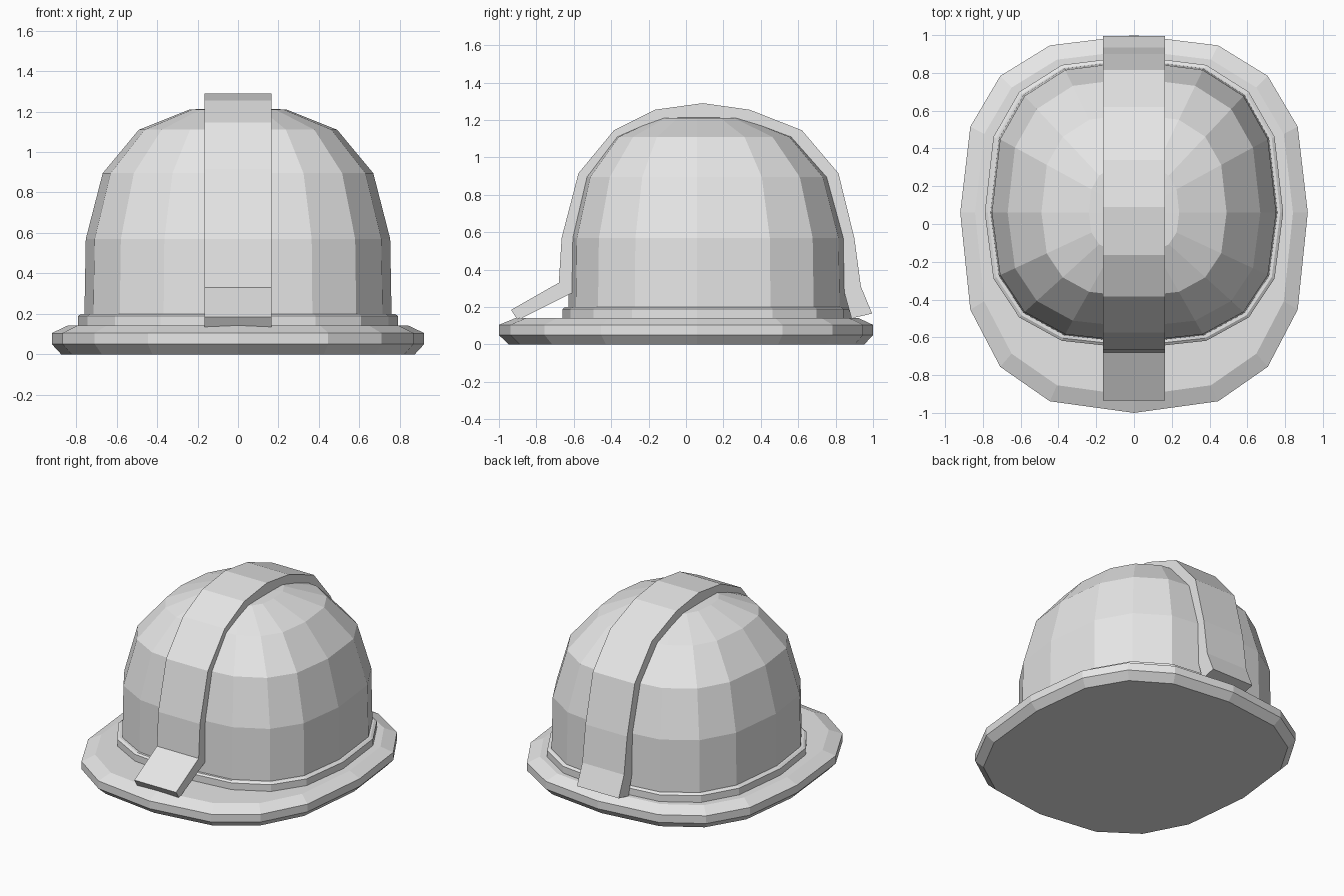
import bpy
import bmesh
import math

cube = bpy.data.objects.get("Cube")
if cube:
    bpy.data.objects.remove(cube, do_unlink=True)

SIDES = 16
CENTRE_Y = 0.06      # widest line of the helmet
POWER = 0.755        # slightly squared oval

grey = bpy.data.materials.new("light grey")
grey.use_nodes = True
colour = (0.8, 0.8, 0.8, 1)
grey.diffuse_color = colour
grey.node_tree.nodes["Principled BSDF"].inputs["Base Color"].default_value = colour


def finish(name, bm):
    bmesh.ops.recalc_face_normals(bm, faces=bm.faces)
    mesh = bpy.data.meshes.new(name)
    bm.to_mesh(mesh)
    bm.free()
    mesh.materials.append(grey)
    obj = bpy.data.objects.new(name, mesh)
    bpy.context.scene.collection.objects.link(obj)
    return obj


def soften(value):
    return math.copysign(abs(value) ** POWER, value)


def oval_lathe(name, half_width, front, back, profile, apex=None):
    """Stack squared-oval rings; profile holds (scale, height) pairs."""
    bm = bmesh.new()
    rings = []
    for scale, z in profile:
        ring = []
        for i in range(SIDES):
            a = math.tau * i / SIDES
            c, s = soften(round(math.cos(a), 6)), soften(round(math.sin(a), 6))
            depth = back if s > 0 else front
            ring.append(bm.verts.new((half_width * scale * c,
                                      CENTRE_Y + depth * scale * s, z)))
        rings.append(ring)
    for low, high in zip(rings, rings[1:]):
        for i in range(SIDES):
            j = (i + 1) % SIDES
            bm.faces.new((low[i], low[j], high[j], high[i]))
    bm.faces.new(rings[0][::-1])
    if apex is None:
        bm.faces.new(rings[-1])
    else:
        tip = bm.verts.new((0, CENTRE_Y, apex))
        for i in range(SIDES):
            bm.faces.new((rings[-1][i], rings[-1][(i + 1) % SIDES], tip))
    return finish(name, bm)


def strap(name, half_width, outer, inner):
    """Thick band swept over the crown between two side profiles."""
    bm = bmesh.new()
    rows = [[bm.verts.new((x, y, z)) for x, (y, z) in
             ((-half_width, o), (half_width, o), (half_width, i), (-half_width, i))]
            for o, i in zip(outer, inner)]
    for a, b in zip(rows, rows[1:]):
        for k in range(4):
            m = (k + 1) % 4
            bm.faces.new((a[k], a[m], b[m], b[k]))
    bm.faces.new(rows[0])
    bm.faces.new(rows[-1][::-1])
    return finish(name, bm)


# Brim with bevelled rim
oval_lathe("brim", 0.92, 1.06, 0.94,
           [(0.95, 0), (1, 0.05), (1, 0.105), (0.915, 0.142)])

# Collar between brim and shell
oval_lathe("collar", 0.79, 0.72, 0.83, [(1, 0.12), (1, 0.19), (0.98, 0.2)])

# Domed shell
oval_lathe("shell", 0.76, 0.69, 0.81,
           [(1, 0.15), (0.99, 0.57), (0.88, 0.895), (0.645, 1.11), (0.315, 1.21)],
           apex=1.22)

# Central ridge, flaring into a flap at the front
strap("ridge_strap", 0.165,
      [(-0.935, 0.185), (-0.68, 0.33), (-0.665, 0.57), (-0.575, 0.915),
       (-0.385, 1.145), (-0.165, 1.255), (0.09, 1.29), (0.34, 1.255),
       (0.62, 1.145), (0.815, 0.915), (0.9, 0.57), (0.935, 0.31), (0.995, 0.165)],
      [(-0.9, 0.13), (-0.6, 0.28), (-0.58, 0.57), (-0.48, 0.88),
       (-0.32, 1.09), (-0.1, 1.19), (0.09, 1.2), (0.28, 1.19),
       (0.55, 1.09), (0.72, 0.88), (0.81, 0.57), (0.84, 0.3), (0.885, 0.14)])
